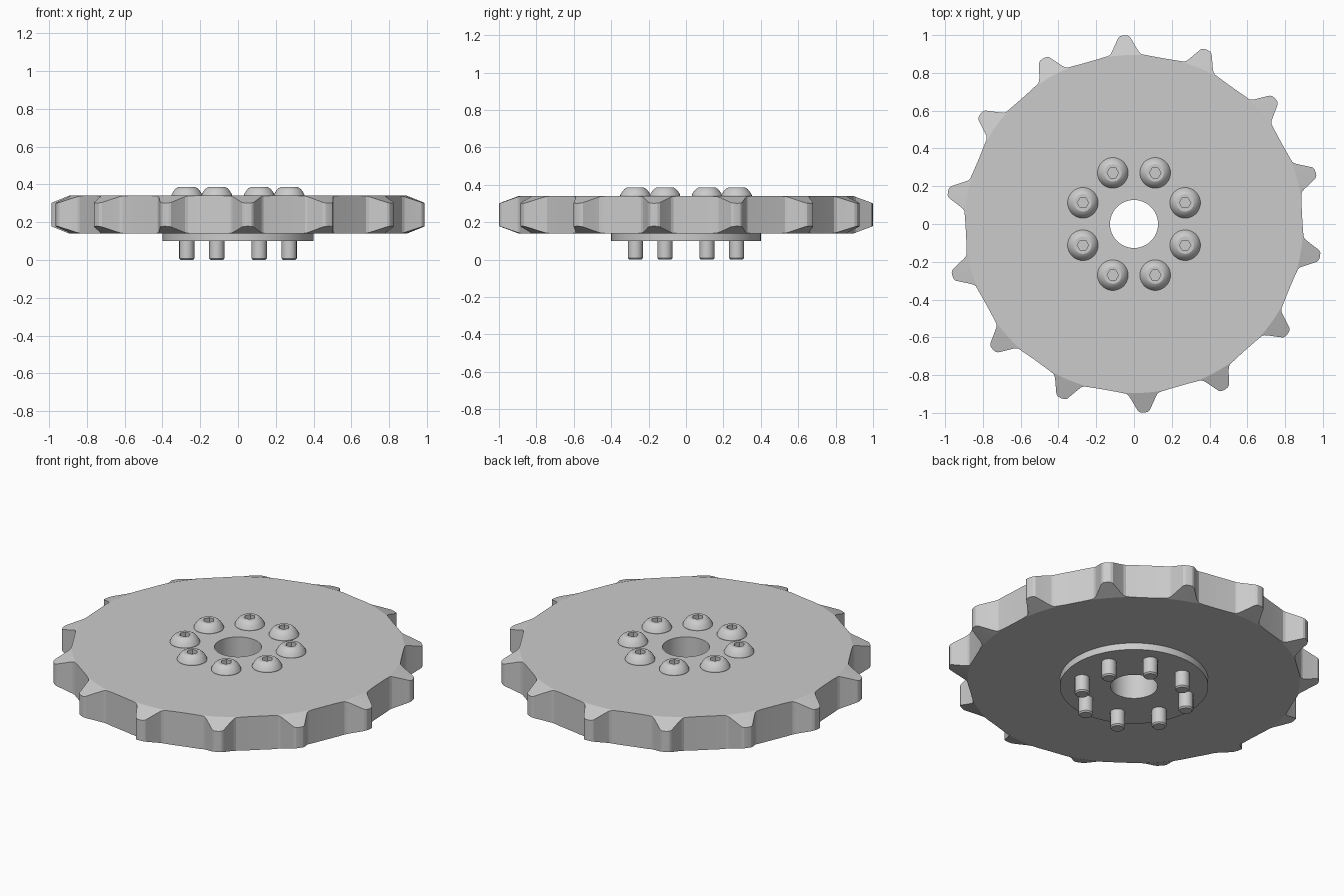
import bpy, bmesh
from math import cos, sin, pi, radians

cube = bpy.data.objects.get("Cube")
if cube:
    bpy.data.objects.remove(cube, do_unlink=True)

steel = bpy.data.materials.new("grey steel")
steel.use_nodes = True
GREY = (0.6, 0.6, 0.6, 1)
steel.diffuse_color = GREY
steel.node_tree.nodes["Principled BSDF"].inputs["Base Color"].default_value = GREY


def loft(name, rings, closed=False, location=(0, 0, 0), angle=18):
    """Skin equal-length rings of points; cap the ends or close into a tube."""
    bm = bmesh.new()
    loops = [[bm.verts.new(p) for p in ring] for ring in rings]
    pairs = list(zip(loops, loops[1:]))
    if closed:
        pairs.append((loops[-1], loops[0]))
    else:
        bm.faces.new(loops[0])
        bm.faces.new(loops[-1])
    for a, b in pairs:
        for i in range(len(a)):
            j = (i + 1) % len(a)
            bm.faces.new((a[i], a[j], b[j], b[i]))
    bmesh.ops.remove_doubles(bm, verts=bm.verts, dist=0.0001)
    bmesh.ops.recalc_face_normals(bm, faces=bm.faces)
    mesh = bpy.data.meshes.new(name)
    bm.to_mesh(mesh)
    bm.free()
    mesh.materials.append(steel)
    ob = bpy.data.objects.new(name, mesh)
    ob.location = location
    bpy.context.collection.objects.link(ob)
    bpy.ops.object.select_all(action="DESELECT")
    ob.select_set(True)
    bpy.context.view_layer.objects.active = ob
    bpy.ops.object.shade_smooth_by_angle(angle=radians(angle))
    return ob


def circle(r, z, n):
    return [(r * cos(2 * pi * i / n), r * sin(2 * pi * i / n), z) for i in range(n)]


def hexagon(r, z, n):
    # Hexagon sampled at n points so it joins round rings
    pts = []
    for i in range(n):
        a = 2 * pi * i / n
        d = r * cos(pi / 6) / cos(a % (pi / 3) - pi / 6)
        pts.append((d * cos(a), d * sin(a), z))
    return pts


# Toothed disc: outline of one tooth (degrees from its centre, radius)
TEETH, FIRST, PITCH = 14, 93, 360 / 14
BOTTOM, TOP, RIM, HOLE = 0.14, 0.34, 0.895, 0.127
half = [(0, 1.0), (1.1, 0.998), (1.8, 0.99), (2.3, 0.975), (4.1, 0.925),
        (4.8, 0.909), (5.6, 0.9), (8, 0.895), (10.4, 0.892)]
tooth = [(-a, r) for a, r in half[:0:-1]] + half + [(PITCH / 2, 0.891)]
outline = [(radians(FIRST + k * PITCH + a), r) for k in range(TEETH) for a, r in tooth]


def disc_ring(radius, height):
    return [(radius(r) * cos(a), radius(r) * sin(a), height(r)) for a, r in outline]


def chamfer(r):
    return max(0, r - RIM) * 0.37


loft("toothed_disc", [
    disc_ring(lambda r: HOLE, lambda r: TOP),
    disc_ring(lambda r: min(r, RIM), lambda r: TOP),
    disc_ring(lambda r: r, lambda r: TOP - chamfer(r)),
    disc_ring(lambda r: r, lambda r: BOTTOM + chamfer(r)),
    disc_ring(lambda r: min(r, RIM), lambda r: BOTTOM),
    disc_ring(lambda r: HOLE, lambda r: BOTTOM),
], closed=True)

# Round mounting flange below the disc
loft("mounting_flange", [circle(r, z, 96) for r, z in
     ((HOLE, BOTTOM), (0.4, BOTTOM), (0.4, 0.1), (HOLE, 0.1))], closed=True)

# Eight dome-headed bolts with hex sockets
N = 36
body = [(0.033, 0), (0.04, 0.008), (0.04, TOP), (0.081, TOP), (0.081, 0.345),
        (0.076, 0.355), (0.068, 0.367), (0.058, 0.378), (0.046, 0.385)]
for k in range(8):
    a = radians(22.5 + 45 * k)
    rings = [circle(r, z, N) for r, z in body]
    rings += [hexagon(0.03, 0.385, N), hexagon(0.03, 0.355, N)]
    loft(f"bolt_{k + 1}", rings, location=(0.293 * cos(a), 0.293 * sin(a), 0), angle=25)
